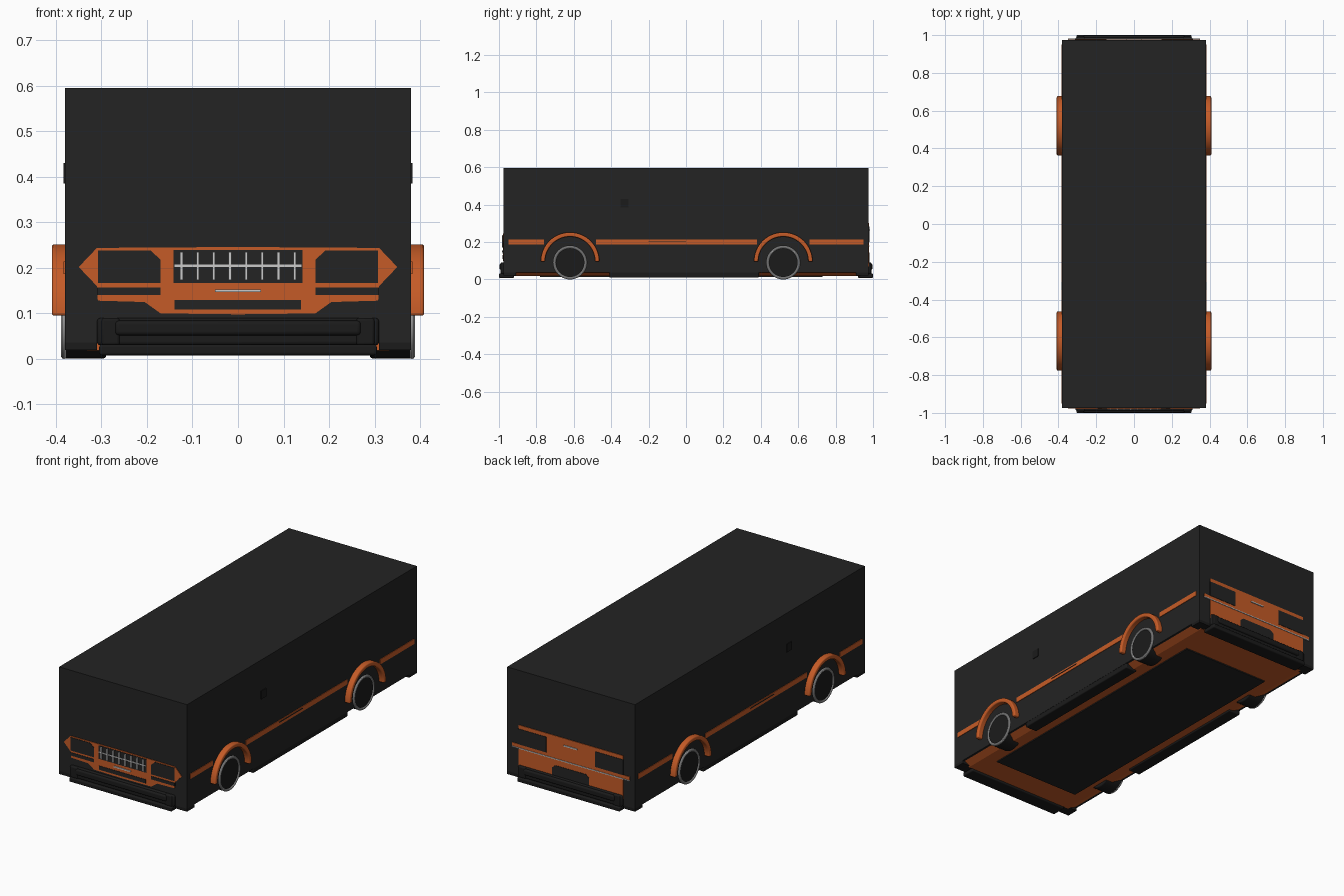
import bpy, bmesh
from math import pi, sin, cos

cube = bpy.data.objects.get("Cube")
if cube:
    bpy.data.objects.remove(cube)


def material(name, colour, rough=0.6):
    m = bpy.data.materials.new(name)
    m.use_nodes = True
    m.diffuse_color = (*colour, 1)
    node = m.node_tree.nodes["Principled BSDF"]
    node.inputs["Base Color"].default_value = (*colour, 1)
    node.inputs["Roughness"].default_value = rough
    return m


BLACK = material("matte black", (0.017, 0.017, 0.017))
TRIM = material("trim black", (0.011, 0.011, 0.011))
ORANGE = material("burnt orange", (0.56, 0.105, 0.02))
CHROME = material("chrome grey", (0.6, 0.6, 0.6))


def prism(name, points, axis, start, end, mat, bevel=0):
    """Extrude an outline: (x, z) points along y, or (y, z) points along x."""
    def place(p, depth):
        return (p[0], depth, p[1]) if axis == "y" else (depth, p[0], p[1])
    bm = bmesh.new()
    face = bm.faces.new([bm.verts.new(place(p, start)) for p in points])
    new = bmesh.ops.extrude_face_region(bm, geom=[face])["geom"]
    shift = (0, end - start, 0) if axis == "y" else (end - start, 0, 0)
    bmesh.ops.translate(bm, vec=shift, verts=[g for g in new if isinstance(g, bmesh.types.BMVert)])
    bmesh.ops.recalc_face_normals(bm, faces=bm.faces)
    mesh = bpy.data.meshes.new(name)
    bm.to_mesh(mesh)
    bm.free()
    mesh.materials.append(mat)
    ob = bpy.data.objects.new(name, mesh)
    bpy.context.collection.objects.link(ob)
    if bevel:
        mod = ob.modifiers.new("soft edges", "BEVEL")
        mod.width, mod.segments, mod.limit_method = bevel, 3, "ANGLE"
        smooth(ob)
    return ob


def smooth(ob):
    bpy.ops.object.select_all(action="DESELECT")
    ob.select_set(True)
    bpy.context.view_layer.objects.active = ob
    bpy.ops.object.shade_smooth_by_angle()


def rect(a, b, low, high):
    return [(a, low), (b, low), (b, high), (a, high)]


def flip(points):
    return [(-a, b) for a, b in points]


def arc(cy, cz, r, a0, a1, n=32):
    return [(cy + r * cos(a0 + (a1 - a0) * i / n), cz + r * sin(a0 + (a1 - a0) * i / n))
            for i in range(n + 1)]


W, L = 0.38, 0.975
WHEELS = {"front": -0.62, "rear": 0.52}
SIDES = {"left": 1, "right": -1}

# Main box and underside
prism("body_box", rect(-W, W, 0.036, 0.595), "y", -L, L, BLACK)
prism("underbody", [(-0.37, 0.037), (-0.33, 0.018), (0.33, 0.018), (0.37, 0.037)],
      "y", -0.92, 0.93, ORANGE)
prism("floor_panel", rect(-0.26, 0.26, 0.012, 0.03), "y", -0.78, 0.73, BLACK)

# Front face: orange surround, lamps, grille and slots
F = -L
half = [(0, 0.246), (0.31, 0.244), (0.35, 0.202), (0.31, 0.16), (0.308, 0.128),
        (0.205, 0.125), (0.17, 0.1), (0, 0.098)]
prism("front_surround", half + flip(half)[-2:0:-1], "y", F, F - 0.003, ORANGE)
lamp = [(0.17, 0.167), (0.308, 0.167), (0.308, 0.238), (0.192, 0.238), (0.17, 0.218)]
for side, s in SIDES.items():
    for part, pts in (("headlight", lamp), ("lamp_slot", rect(0.17, 0.31, 0.14, 0.157))):
        prism(f"{side}_{part}", pts if s > 0 else flip(pts), "y", F, F - 0.005, BLACK)
prism("grille_recess", rect(-0.142, 0.142, 0.167, 0.239), "y", F, F - 0.005, BLACK)
prism("lower_slot", rect(-0.14, 0.138, 0.109, 0.13), "y", F, F - 0.005, BLACK)
for i in range(8):
    x = -0.124 + i * 0.0355
    prism(f"grille_bar_{i + 1}", rect(x - 0.003, x + 0.003, 0.173, 0.235), "y", F, F - 0.009, CHROME)
prism("grille_crossbar", rect(-0.14, 0.14, 0.202, 0.207), "y", F, F - 0.008, CHROME)
prism("front_trim_bar", rect(-0.05, 0.05, 0.147, 0.153), "y", F, F - 0.008, CHROME)

# Rear face: orange panels, dark lamps, plate recess and chrome strip
prism("rear_panel", rect(-0.31, 0.31, 0.07, 0.303), "y", L, L + 0.003, ORANGE)
for side, s in SIDES.items():
    pts = rect(0.145, 0.312, 0.2, 0.283)
    prism(f"{side}_taillight", pts if s > 0 else flip(pts), "y", L, L + 0.005, BLACK)
    pts = rect(0.31, 0.35, 0.178, 0.2)
    prism(f"{side}_rear_tab", pts if s > 0 else flip(pts), "y", L, L + 0.003, ORANGE)
prism("plate_recess", [(-0.11, 0.07), (0.11, 0.07), (0.11, 0.13), (0.09, 0.145),
                       (-0.09, 0.145), (-0.11, 0.13)], "y", L, L + 0.005, BLACK)
prism("rear_chrome_strip", rect(-0.35, 0.35, 0.177, 0.182), "y", L, L + 0.006, CHROME)
prism("rear_handle", rect(-0.04, 0.04, 0.262, 0.268), "y", L, L + 0.008, CHROME)

# Bumpers with cut corners, lower lips and upright guards
for end, s in (("front", -1), ("rear", 1)):
    def along(a, b):
        return s * a, s * b
    prism(f"{end}_bumper", rect(-0.31, 0.31, 0.03, 0.09), "y", *along(0.94, 0.988), TRIM, 0.008)
    prism(f"{end}_bumper_bar", rect(-0.27, 0.27, 0.052, 0.084), "y", *along(0.97, 0.998), TRIM, 0.008)
    prism(f"{end}_lip", rect(-0.305, 0.305, 0.008, 0.032), "y", *along(0.92, 1.0), TRIM, 0.006)
    for side, t in SIDES.items():
        x = 0.28 * t
        prism(f"{end}_{side}_guard", rect(x - 0.02, x + 0.02, 0.03, 0.09), "y",
              *along(0.95, 0.992), TRIM, 0.006)
        x = 0.345 * t
        prism(f"{end}_{side}_corner", rect(x - 0.035, x + 0.035, 0.02, 0.037), "y",
              *along(0.91, 0.975), TRIM)

# Sides: stripe, mirror, sill, arches and wheels
for side, s in SIDES.items():
    face = W * s
    for i, (a, b) in enumerate(((-0.95, -0.76), (-0.48, 0.38), (0.66, 0.95))):
        prism(f"{side}_stripe_{i + 1}", rect(a, b, 0.187, 0.214), "x", face, face + 0.003 * s, ORANGE)
    prism(f"{side}_stripe_inlay", rect(-0.2, 0.0, 0.202, 0.206), "x", face, face + 0.005 * s, BLACK)
    prism(f"{side}_mirror", rect(-0.35, -0.308, 0.386, 0.43), "x", face - 0.01 * s, face + 0.004 * s, TRIM)
    prism(f"{side}_sill", rect(-0.41, 0.39, 0.01, 0.045), "x", 0.31 * s, 0.379 * s, TRIM, 0.005)
    for end, y in WHEELS.items():
        outer = arc(y, 0.095, 0.157, 0, pi)
        inner = arc(y, 0.095, 0.134, pi, 0)
        prism(f"{end}_{side}_arch", outer + inner, "x", 0.37 * s, 0.409 * s, ORANGE, 0.006)
        prism(f"{end}_{side}_tyre", arc(y, 0.09, 0.089, 0, 2 * pi, 40)[:-1], "x",
              0.29 * s, 0.384 * s, TRIM, 0.006)
        bpy.ops.mesh.primitive_torus_add(
            location=(0.382 * s, y, 0.09), rotation=(0, pi / 2, 0), major_radius=0.083,
            minor_radius=0.007, major_segments=40, minor_segments=10)
        rim = bpy.context.object
        rim.name = f"{end}_{side}_rim"
        rim.data.materials.append(CHROME)
        smooth(rim)
